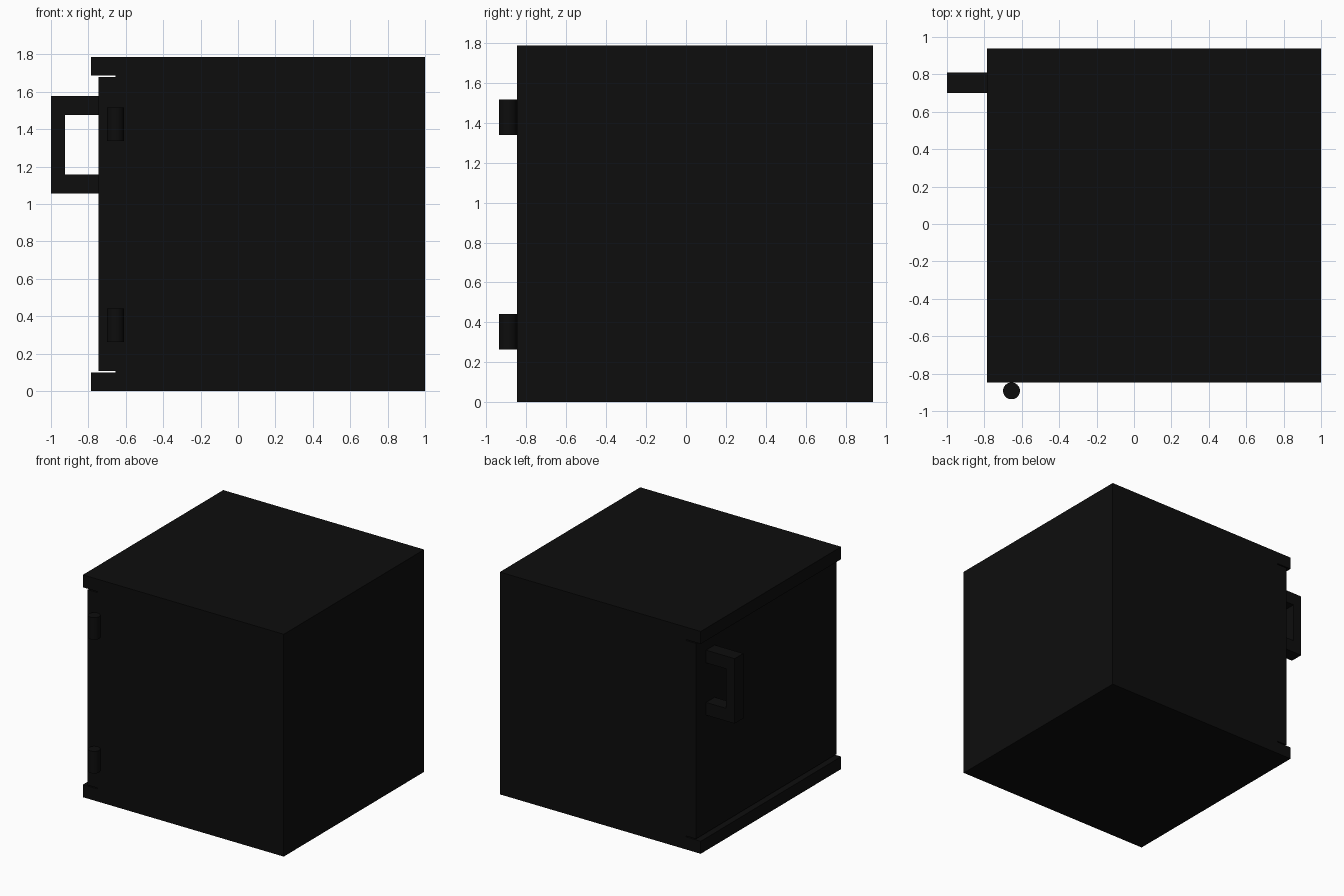
import bpy, bmesh
from mathutils import Matrix, Vector

if "Cube" in bpy.data.objects:
    bpy.data.objects.remove(bpy.data.objects["Cube"])

black = bpy.data.materials.new("near_black")
black.diffuse_color = (0.004, 0.004, 0.004, 1)
black.use_nodes = True
black.node_tree.nodes["Principled BSDF"].inputs["Base Color"].default_value = black.diffuse_color


def finish(name, bm):
    mesh = bpy.data.meshes.new(name)
    bm.normal_update()
    bm.to_mesh(mesh)
    bm.free()
    mesh.materials.append(black)
    obj = bpy.data.objects.new(name, mesh)
    bpy.context.collection.objects.link(obj)
    return obj


def box(name, x, y, z):
    bm = bmesh.new()
    centre = Vector([(a + b) / 2 for a, b in (x, y, z)])
    size = [b - a for a, b in (x, y, z)]
    bmesh.ops.create_cube(bm, size=1, matrix=Matrix.Translation(centre) @ Matrix.Diagonal((*size, 1)))
    return finish(name, bm)


LEFT, SEAM, RIGHT = -0.787, -0.655, 1.0
FRONT, BACK = -0.847, 0.937
HEIGHT, T = 1.787, 0.10

# Cabinet: top and bottom overhang the door on the left
box("bottom_panel", (LEFT, RIGHT), (FRONT, BACK), (0, T))
box("top_panel", (LEFT, RIGHT), (FRONT, BACK), (HEIGHT - T, HEIGHT))
box("front_wall", (SEAM, RIGHT), (FRONT, FRONT + T), (T, HEIGHT - T))
box("back_wall", (SEAM, RIGHT), (BACK - T, BACK), (T, HEIGHT - T))
box("right_wall", (RIGHT - T, RIGHT), (FRONT + T, BACK - T), (T, HEIGHT - T))

# Door with a thin gap above and below
box("door", (-0.745, SEAM), (FRONT, BACK), (T + 0.008, HEIGHT - T - 0.008))

# Handle: C-shaped profile extruded along y
profile = [(-0.745, 1.055), (-1, 1.055), (-1, 1.577), (-0.745, 1.577),
           (-0.745, 1.475), (-0.925, 1.475), (-0.925, 1.157), (-0.745, 1.157)]
bm = bmesh.new()
face = bm.faces.new([bm.verts.new((x, 0.70, z)) for x, z in profile])
ext = bmesh.ops.extrude_face_region(bm, geom=[face])
bmesh.ops.translate(bm, verts=[v for v in ext["geom"] if isinstance(v, bmesh.types.BMVert)],
                    vec=(0, 0.11, 0))
bmesh.ops.recalc_face_normals(bm, faces=bm.faces)
finish("handle", bm)

# Hinge barrels on the front edge of the door
for name, z in (("lower_hinge", 0.352), ("upper_hinge", 1.427)):
    bm = bmesh.new()
    bmesh.ops.create_cone(bm, cap_ends=True, segments=32, radius1=0.045, radius2=0.045, depth=0.178,
                          matrix=Matrix.Translation((-0.655, -0.892, z)))
    for f in bm.faces:
        f.smooth = len(f.verts) == 4
    for e in bm.edges:
        e.smooth = all(len(f.verts) == 4 for f in e.link_faces)
    finish(name, bm)
